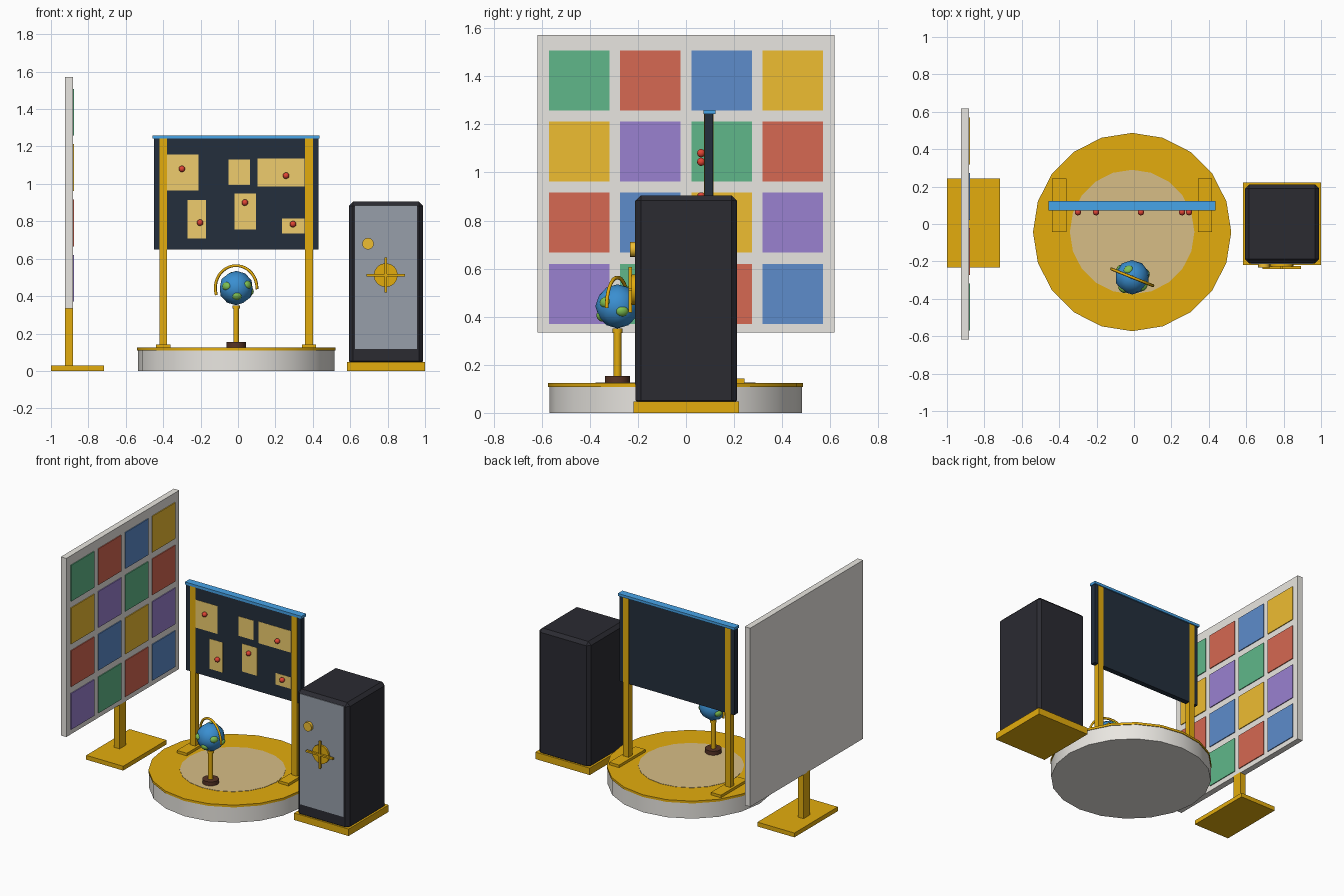
import bpy
from math import cos, sin, radians, pi
from mathutils import Vector

if "Cube" in bpy.data.objects:
    bpy.data.objects.remove(bpy.data.objects["Cube"])

# Colours as seen on screen; converted to linear when the material is made
COLORS = {
    "gold": (0.83, 0.63, 0.05), "tan": (0.785, 0.69, 0.49), "paper": (0.87, 0.745, 0.40),
    "slate": (0.13, 0.17, 0.22), "sky": (0.26, 0.60, 0.85), "ocean": (0.21, 0.52, 0.76),
    "land": (0.46, 0.70, 0.30), "brown": (0.32, 0.19, 0.14), "pin": (0.82, 0.25, 0.19),
    "dark": (0.155, 0.155, 0.18), "steel": (0.55, 0.58, 0.62), "pale": (0.85, 0.84, 0.82),
    "G": (0.35, 0.67, 0.50), "R": (0.78, 0.38, 0.30), "B": (0.34, 0.51, 0.74),
    "Y": (0.87, 0.69, 0.18), "P": (0.56, 0.47, 0.76),
}
mats = {}


def linear(c):
    c = min(c / 0.93, 1)
    return c / 12.92 if c < 0.04 else ((c + 0.055) / 1.055) ** 2.4


def finish(name, color, smooth=False):
    o = bpy.context.object
    o.name = name
    if color not in mats:
        mats[color] = bpy.data.materials.new(color)
        mats[color].diffuse_color = (*map(linear, COLORS[color]), 1)
    o.data.materials.append(mats[color])
    if smooth:
        bpy.ops.object.shade_smooth_by_angle(angle=radians(50))
    return o


def box(name, color, x, y, z, bevel=0):
    """Box from (min, max) ranges."""
    bpy.ops.mesh.primitive_cube_add(size=1, location=[(a + b) / 2 for a, b in (x, y, z)])
    o = finish(name, color)
    o.scale = [b - a for a, b in (x, y, z)]
    bpy.ops.object.transform_apply(location=False, rotation=False, scale=True)
    if bevel:
        m = o.modifiers.new("bevel", 'BEVEL')
        m.width, m.segments = bevel, 1
    return o


def disc(name, color, r, loc, depth, sides=20, rot=(0, 0, 0)):
    bpy.ops.mesh.primitive_cylinder_add(vertices=sides, radius=r, depth=depth,
                                        location=loc, rotation=rot)
    return finish(name, color, True)


def ball(name, color, r, loc, sub=2):
    bpy.ops.mesh.primitive_ico_sphere_add(subdivisions=sub, radius=r, location=loc)
    return finish(name, color, True)


# Round platform
PX, PY = -0.01, -0.043
disc("platform_drum", "pale", 0.525, (PX, PY, 0.054), 0.108)
disc("platform_top", "gold", 0.53, (PX, PY, 0.116), 0.016)
disc("platform_inlay", "tan", 0.333, (PX, PY, 0.1245), 0.003)

# Pin board on two posts
box("board", "slate", (-0.45, 0.43), (0.076, 0.113), (0.65, 1.242))
box("board_top_rail", "sky", (-0.457, 0.437), (0.072, 0.122), (1.242, 1.26))
for side, x in (("left", -0.40), ("right", 0.38)):
    box(f"{side}_post", "gold", (x - 0.021, x + 0.021), (0.074, 0.115), (0.12, 1.243))
    box(f"{side}_post_foot", "gold", (x - 0.038, x + 0.038), (-0.043, 0.243), (0.12, 0.142))

# Papers and pins
papers = [(-0.39, -0.21, 0.964, 1.157), (-0.05, 0.065, 0.995, 1.13), (0.105, 0.355, 0.985, 1.135),
          (-0.27, -0.17, 0.707, 0.915), (-0.02, 0.095, 0.755, 0.948), (0.235, 0.355, 0.734, 0.814)]
for i, (x0, x1, z0, z1) in enumerate(papers):
    box(f"paper_{i}", "paper", (x0, x1), (0.0745, 0.08), (z0, z1))
for i, (x, z) in enumerate([(-0.30, 1.08), (0.257, 1.044), (0.037, 0.90),
                            (-0.203, 0.793), (0.294, 0.785)]):
    ball(f"pin_{i}", "pin", 0.0175, (x, 0.063, z))

# Globe on a stand
C = Vector((-0.01, -0.285, 0.443))
disc("globe_base", "brown", 0.052, (C.x, C.y, 0.139), 0.03, 16)
disc("globe_pole", "gold", 0.016, (C.x, C.y, 0.25), 0.2, 10)
disc("globe_collar", "gold", 0.021, (C.x, C.y, 0.342), 0.018, 10)
ball("globe", "ocean", 0.092, C)
for i, d in enumerate([(-0.62, -0.75, 0.12), (0.05, -0.85, -0.52), (0.72, -0.6, 0.2),
                       (-0.25, 0.5, 0.83), (0.95, 0.25, -0.25), (-0.8, 0.5, -0.2)]):
    v = Vector(d).normalized()
    land = ball(f"land_{i}", "land", 0.027, C + v * 0.081)
    land.scale = (1, 0.85, 0.65)
    land.rotation_euler = v.to_track_quat('Z', 'Y').to_euler()

# Half-ring around the globe
curve = bpy.data.curves.new("globe_arc", 'CURVE')
curve.dimensions = '3D'
curve.bevel_depth, curve.bevel_resolution, curve.use_fill_caps = 0.008, 1, True
sp = curve.splines.new('POLY')
N = 18
sp.points.add(N)
for i in range(N + 1):
    a = radians(-3) + radians(201) * i / N
    sp.points[i].co = (0.12 * cos(a), 0, 0.12 * sin(a), 1)
arc = bpy.data.objects.new("globe_arc", curve)
bpy.context.collection.objects.link(arc)
arc.location, arc.rotation_euler = C, (0, 0, radians(-22))
curve.materials.append(mats["gold"])

# Safe
box("safe_plinth", "gold", (0.583, 1.0), (-0.218, 0.221), (0, 0.048))
box("safe_body", "dark", (0.594, 0.99), (-0.21, 0.212), (0.03, 0.905), 0.022)
box("safe_door", "steel", (0.626, 0.957), (-0.213, -0.2), (0.118, 0.884))
ROT = (pi / 2, 0, 0)
disc("safe_dial", "Y", 0.031, (0.695, -0.222, 0.68), 0.022, 16, ROT)
disc("safe_wheel", "gold", 0.064, (0.79, -0.219, 0.512), 0.014, 16, ROT)
box("safe_handle_bar", "gold", (0.687, 0.893), (-0.24, -0.225), (0.506, 0.518))
box("safe_handle_upright", "gold", (0.784, 0.796), (-0.24, -0.225), (0.418, 0.606))

# Colour tile panel on a stand
box("panel", "pale", (-0.925, -0.883), (-0.618, 0.618), (0.335, 1.572))
box("panel_post", "gold", (-0.925, -0.883), (-0.035, 0.035), (0.02, 0.341))
box("panel_foot", "gold", (-1.0, -0.717), (-0.233, 0.242), (0, 0.03))
for r, row in enumerate(("GRBY", "YPGR", "RBYP", "PGRB")):
    for c, col in enumerate(row):
        y, z = -0.57 + 0.296 * c, 1.508 - 0.296 * r
        box(f"tile_{r}_{c}", col, (-0.89, -0.877), (y, y + 0.252), (z - 0.25, z))

for m in bpy.data.materials:
    if m.users and not m.is_grease_pencil:
        m.use_nodes = True
        m.node_tree.nodes["Principled BSDF"].inputs["Base Color"].default_value = m.diffuse_color
